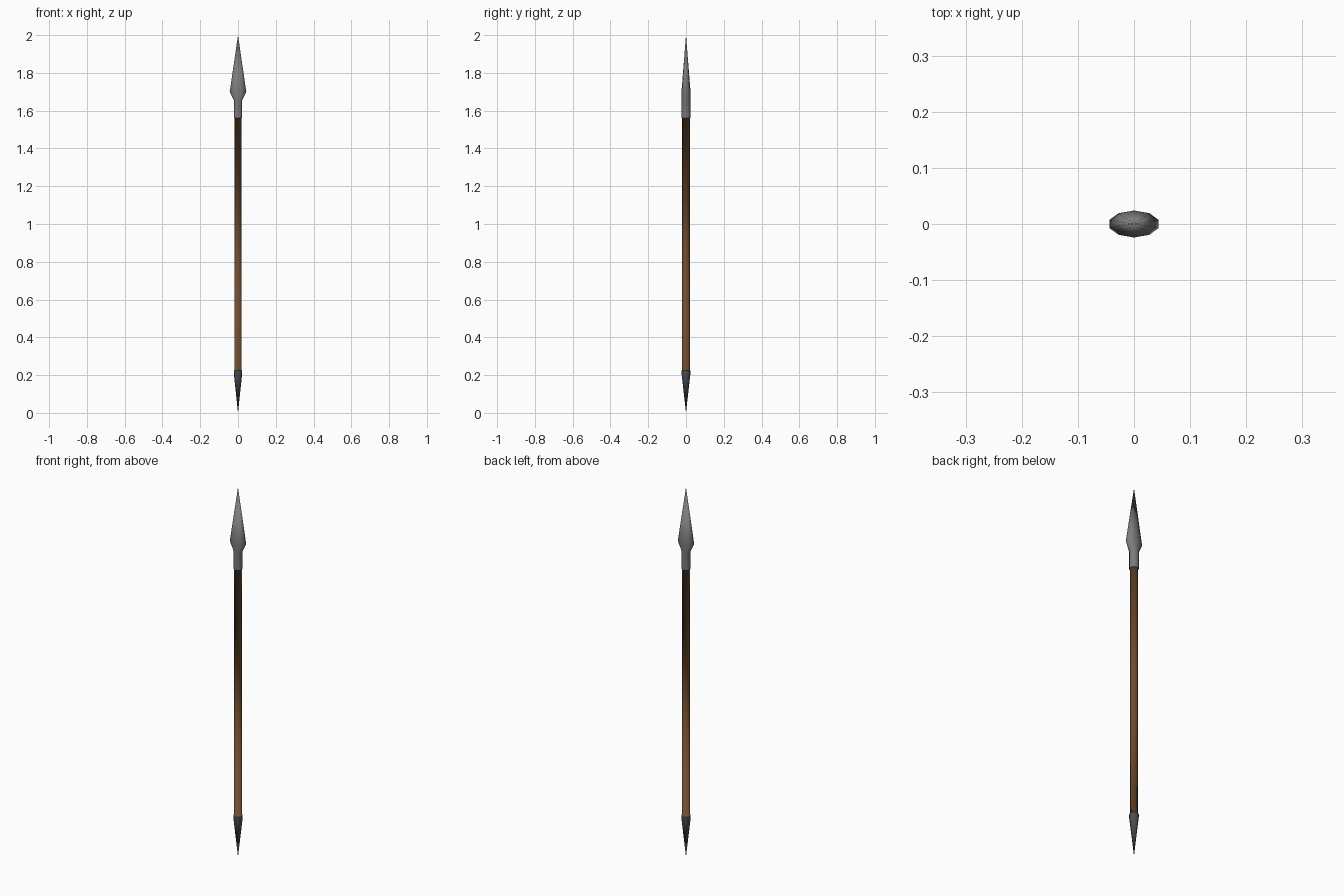
import bpy, bmesh
from math import cos, sin, pi

if "Cube" in bpy.data.objects:
    bpy.data.objects.remove(bpy.data.objects["Cube"])

SIDES = 10


def material(name, rgb):
    m = bpy.data.materials.new(name)
    m.diffuse_color = (*rgb, 1)
    m.use_nodes = True
    m.node_tree.nodes["Principled BSDF"].inputs["Base Color"].default_value = m.diffuse_color
    return m


def lathe(name, rings, mat):
    """Skin elliptical rings (rx, ry, z); a zero radius makes a point."""
    bm = bmesh.new()
    loops = []
    for rx, ry, z in rings:
        n = 1 if rx == 0 else SIDES
        loops.append([bm.verts.new((rx * cos(pi / 2 + 2 * pi * i / SIDES),
                                    ry * sin(pi / 2 + 2 * pi * i / SIDES), z))
                      for i in range(n)])
    for a, b in zip(loops, loops[1:]):
        for i in range(SIDES):
            j = (i + 1) % SIDES
            if len(a) == 1:
                f = (a[0], b[j], b[i])
            elif len(b) == 1:
                f = (a[i], a[j], b[0])
            else:
                f = (a[i], a[j], b[j], b[i])
            bm.faces.new(f).smooth = True
    me = bpy.data.meshes.new(name)
    bm.to_mesh(me)
    bm.free()
    me.materials.append(mat)
    ob = bpy.data.objects.new(name, me)
    bpy.context.collection.objects.link(ob)
    return ob


wood = material("wood", (0.16, 0.075, 0.03))
steel = material("steel", (0.2, 0.2, 0.2))
iron = material("dark_iron", (0.07, 0.075, 0.085))

# Wooden shaft, with small lips meeting the metal fittings
lathe("shaft", [(0.0235, 0.0235, 0.225), (0.02, 0.02, 0.225),
                (0.02, 0.02, 1.56), (0.0235, 0.0235, 1.56)], wood)

# Spear head: socket, flared shoulder, tapering flat blade
lathe("spear_head", [(0.0235, 0.0235, 1.56), (0.0235, 0.0235, 1.655),
                     (0.046, 0.024, 1.70), (0, 0, 2.0)], steel)

# Pointed butt spike
lathe("butt_spike", [(0, 0, 0), (0.0235, 0.0235, 0.21),
                     (0.0235, 0.0235, 0.225)], iron)
